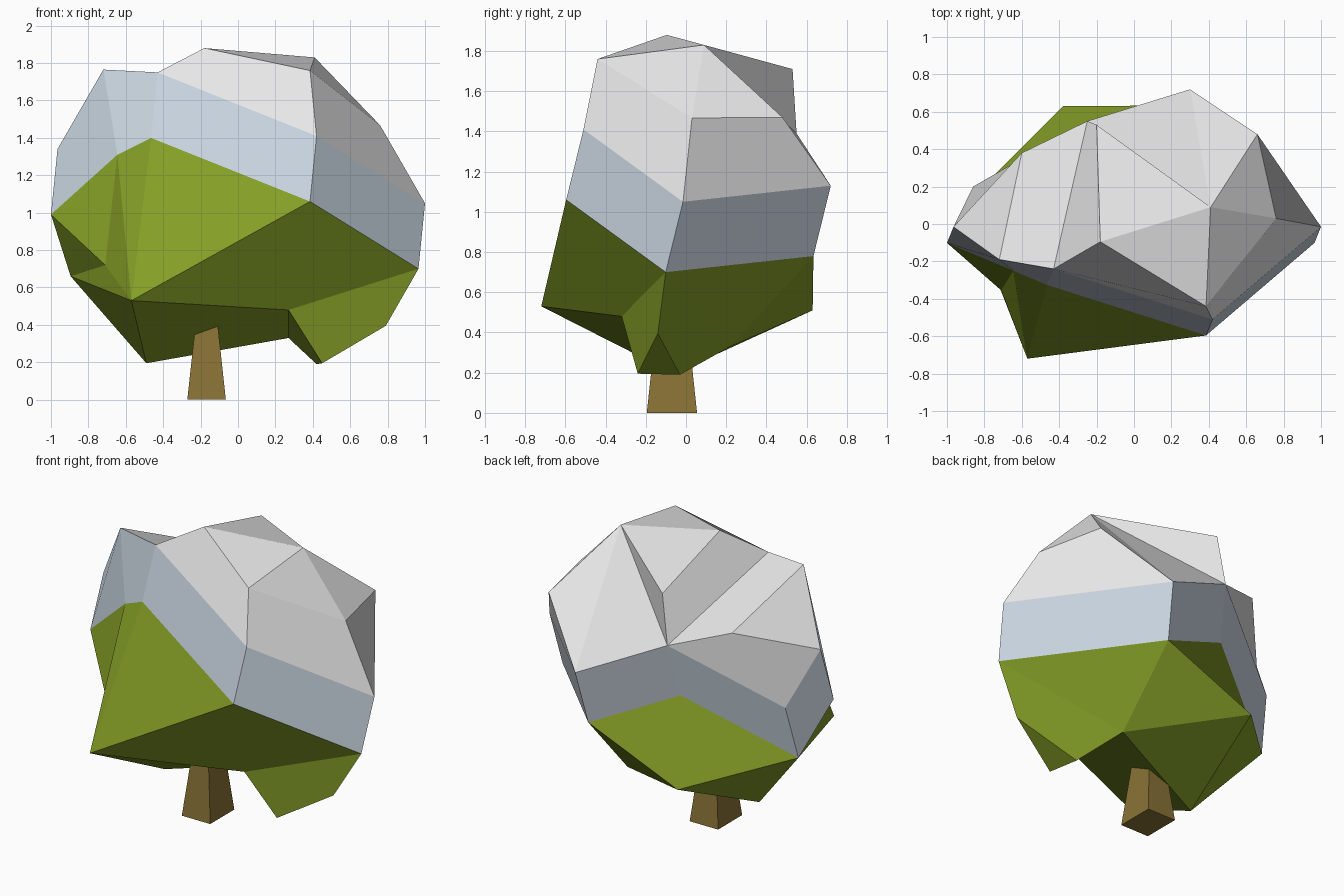
import bpy, bmesh
from mathutils import Vector

if "Cube" in bpy.data.objects:
    bpy.data.objects.remove(bpy.data.objects["Cube"])


def material(name, rgb):
    m = bpy.data.materials.new(name)
    m.diffuse_color = (*rgb, 1)
    m.use_nodes = True
    m.node_tree.nodes["Principled BSDF"].inputs["Base Color"].default_value = m.diffuse_color
    return m


leaf_green = material("leaf green", (0.23, 0.34, 0.02))
snow_white = material("snow white", (0.79, 0.79, 0.79))
snow_blue = material("snow blue", (0.59, 0.67, 0.75))
bark_brown = material("bark brown", (0.25, 0.17, 0.037))


def make_object(name, points, groups):
    """Build a faceted shell; groups is a list of (material, faces spelled with point letters)."""
    bm = bmesh.new()
    used = sorted(set("".join(f for _, faces in groups for f in faces)))
    vert = {k: bm.verts.new(points[k]) for k in used}
    mesh = bpy.data.meshes.new(name)
    for i, (mat, faces) in enumerate(groups):
        mesh.materials.append(mat)
        for f in faces:
            bm.faces.new([vert[k] for k in f]).material_index = i
    bmesh.ops.recalc_face_normals(bm, faces=bm.faces)
    bm.to_mesh(mesh)
    bm.free()
    ob = bpy.data.objects.new(name, mesh)
    bpy.context.collection.objects.link(ob)
    return ob


# Upper rim of the snow band, going round the crown
RIM = "KITYBQPO"
rim = dict(K=(.42, -.51, 1.41), I=(1, -.015, 1.05), T=(.30, .72, 1.13), Y=(-.25, .55, 1.39),
           B=(-.86, .20, 1.01), Q=(-.965, -.015, 1.34), P=(-.72, -.19, 1.765), O=(-.43, -.24, 1.75))
points = {k: Vector(v) for k, v in rim.items()}

# Lower rim: the same ring slid down and forward, one corner pulled in
thickness = Vector((.035, .086, .35))
for k in RIM:
    points[k.lower()] = points[k] - thickness
points["p"] = Vector((-.645, -.25, 1.31))

# Peaks inside the snow cap
points.update(L=(.385, -.44, 1.76), M=(.41, .09, 1.83), N=(-.18, -.095, 1.88), R=(.76, .03, 1.467),
              S=(.66, .48, 1.47), Z=(-.20, .53, 1.71), A=(-.60, .38, 1.50))

# Lower corners of the foliage
points.update(C=(-.57, -.72, .53), D=(-.49, -.06, .195), E=(.27, -.32, .48), F=(.45, -.24, .195),
              G=(.79, -.14, .395), W=(.42, -.03, .19), H=(.27, .22, .33), V=(-.38, .63, .51),
              X=(-.71, -.355, .72))

# Foliage
make_object("foliage", points, [(leaf_green, [
    "Ceik".replace("e", "E"), "Cko", "Cop", "CpX", "Xpq", "Xqb", "XbC", "CbD", "CDHE", "EFGi",
    "EHWF", "FWG", "GWHi", "Hit", "tHV", "HDV", "DbV", "tVby"])])

# Snow cap with its blue edge band
band = [a.lower() + b.lower() + b + a for a, b in zip(RIM, RIM[1:] + RIM[0])]
make_object("snow_cap", points, [
    (snow_white, ["ONLK", "LNM", "LMR", "MSR", "KLRI", "IRST", "MTS", "MYT", "MZY",
                  "MNZ", "NOYZ", "OPAY", "PQA", "YAQB"]),
    (snow_blue, band)])

# Trunk: a tapered box reaching up into the foliage
bm = bmesh.new()
bmesh.ops.create_cube(bm, size=1)
for v in bm.verts:
    top = v.co.z > 0
    sx, sy = (.115, .16) if top else (.206, .25)
    v.co = (-.168 + v.co.x * sx, -.07 + v.co.y * sy, .42 if top else 0)
mesh = bpy.data.meshes.new("trunk")
bm.to_mesh(mesh)
bm.free()
mesh.materials.append(bark_brown)
bpy.context.collection.objects.link(bpy.data.objects.new("trunk", mesh))
